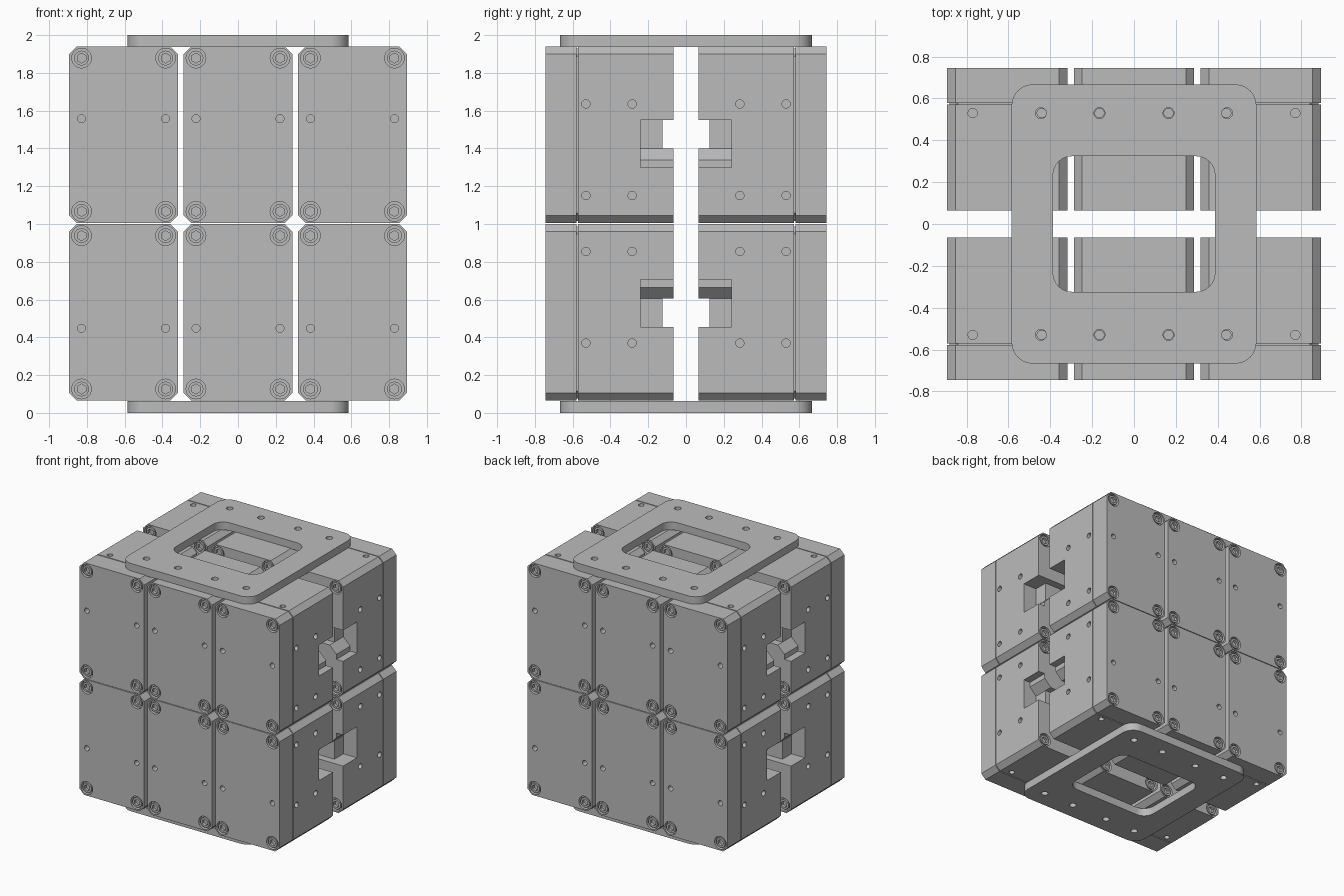
import bpy, bmesh
from math import radians, pi, cos, sin
from mathutils import Vector, Matrix

if "Cube" in bpy.data.objects:
    bpy.data.objects.remove(bpy.data.objects["Cube"], do_unlink=True)

grey = bpy.data.materials.new("plain_grey")
grey.use_nodes = True
tone = (0.5, 0.5, 0.5, 1)
grey.diffuse_color = tone
grey.node_tree.nodes["Principled BSDF"].inputs["Base Color"].default_value = tone

# Module half sizes, corner chamfer and bolt inset
W, D, H = 0.2875, 0.34, 0.4675
CHAMFER = 0.04
BOLT_X, BOLT_Z = 0.2225, 0.406


def to_object(bm, name):
    bmesh.ops.recalc_face_normals(bm, faces=bm.faces)
    mesh = bpy.data.meshes.new(name)
    bm.to_mesh(mesh)
    bm.free()
    ob = bpy.data.objects.new(name, mesh)
    bpy.context.collection.objects.link(ob)
    return ob


def cylinder(bm, start, end, radius, sides=24):
    start, end = Vector(start), Vector(end)
    axis = end - start
    turn = axis.to_track_quat("Z", "Y").to_matrix().to_4x4()
    bmesh.ops.create_cone(bm, cap_ends=True, segments=sides, radius1=radius, radius2=radius,
                          depth=axis.length, matrix=Matrix.Translation((start + end) / 2) @ turn)


def prism(bm, points, offset):
    face = bm.faces.new([bm.verts.new(p) for p in points])
    out = bmesh.ops.extrude_face_region(bm, geom=[face])
    moved = [v for v in out["geom"] if isinstance(v, bmesh.types.BMVert)]
    bmesh.ops.translate(bm, verts=moved, vec=offset)


def carve(ob, cutters):
    for cutter in cutters:
        cutter.hide_render = True
        mod = ob.modifiers.new("cut", "BOOLEAN")
        mod.operation, mod.solver, mod.object = "DIFFERENCE", "EXACT", cutter
    bpy.context.view_layer.update()
    graph = bpy.context.evaluated_depsgraph_get()
    mesh = bpy.data.meshes.new_from_object(ob.evaluated_get(graph))
    ob.modifiers.clear()
    ob.data = mesh
    for cutter in cutters:
        bpy.data.objects.remove(cutter, do_unlink=True)


def finish(ob):
    ob.data.materials.clear()
    ob.data.materials.append(grey)
    bpy.ops.object.select_all(action="DESELECT")
    ob.select_set(True)
    bpy.context.view_layer.objects.active = ob
    bpy.ops.object.shade_smooth_by_angle(angle=radians(30))


def octagon(y, inset):
    w, h, c = W - inset, H - inset, CHAMFER
    quarter = [(w, h - c), (w - c, h)]
    ring = quarter + [(-x, z) for x, z in reversed(quarter)]
    ring += [(-x, -z) for x, z in ring]
    return [(x, y, z) for x, z in ring]


def make_body():
    # Chamfered case with a seam groove behind the lid
    bm = bmesh.new()
    seam = -D + 0.166
    sections = [(-D, 0), (seam, 0), (seam, 0.012), (seam + 0.008, 0.012), (seam + 0.008, 0), (D, 0)]
    rings = [[bm.verts.new(p) for p in octagon(y, inset)] for y, inset in sections]
    for a, b in zip(rings, rings[1:]):
        for i in range(8):
            j = (i + 1) % 8
            bm.faces.new((a[i], a[j], b[j], b[i]))
    bm.faces.new(rings[0])
    bm.faces.new(rings[-1])
    body = to_object(bm, "module_case")

    # Bolt counterbores, lid holes, side holes and top holes
    holes = bmesh.new()
    for s in (-1, 1):
        for face in (-1, 1):
            for z in (-BOLT_Z, BOLT_Z):
                cylinder(holes, (s * BOLT_X, face * (D - 0.03), z), (s * BOLT_X, face * (D + 0.02), z), 0.052, 32)
        cylinder(holes, (s * BOLT_X, -D - 0.02, 0.085), (s * BOLT_X, -D + 0.09, 0.085), 0.021)
        cylinder(holes, (s * 0.165, -0.125, H - 0.08), (s * 0.165, -0.125, H + 0.02), 0.022)
        for y in (-0.125, 0.12):
            for z in (0.163, -0.322):
                cylinder(holes, (s * (W - 0.08), y, z), (s * (W + 0.02), y, z), 0.022)
    hole_cutter = to_object(holes, "hole_cutter")

    # Side pockets with a sloped step, linked by a through channel
    low, mid, sill, top = -0.1725, -0.1325, -0.0725, 0.0775
    outline = [(W + 0.02, low), (W - 0.06, low), (W - 0.06, mid),
               (W - 0.12, sill), (W - 0.12, top), (W + 0.02, top)]
    pockets = bmesh.new()
    for s in (-1, 1):
        prism(pockets, [(s * x, 0.165, z) for x, z in outline], (0, 0.2, 0))
    pocket_cutter = to_object(pockets, "pocket_cutter")
    channel = bmesh.new()
    prism(channel, [(-W - 0.05, y, z) for y, z in
                    ((0.28, sill), (D + 0.03, sill), (D + 0.03, top), (0.28, top))], (2 * W + 0.1, 0, 0))
    carve(body, [hole_cutter, pocket_cutter, to_object(channel, "channel_cutter")])
    finish(body)
    return body


def make_bolts():
    # Socket-head bolts in all eight corners of a module
    heads, sockets = bmesh.new(), bmesh.new()
    for x in (-BOLT_X, BOLT_X):
        for z in (-BOLT_Z, BOLT_Z):
            for s in (-1, 1):
                cylinder(heads, (x, s * (D - 0.04), z), (x, s * (D - 0.004), z), 0.039, 32)
                cylinder(sockets, (x, s * (D - 0.026), z), (x, s * (D + 0.01), z), 0.026, 6)
    bolts = to_object(heads, "module_bolts")
    carve(bolts, [to_object(sockets, "socket_cutter")])
    finish(bolts)
    return bolts


def rounded_rectangle(hx, hy, r, z):
    points = []
    for k, (sx, sy) in enumerate(((1, 1), (-1, 1), (-1, -1), (1, -1))):
        for i in range(9):
            a = (k + i / 8) * pi / 2
            points.append((sx * (hx - r) + r * cos(a), sy * (hy - r) + r * sin(a), z))
    return points


def make_plate(name, z):
    # Rounded mounting frame with an open middle and two rows of holes
    thick = 0.064
    bm, cut = bmesh.new(), bmesh.new()
    prism(bm, rounded_rectangle(0.585, 0.667, 0.1, z), (0, 0, thick))
    prism(cut, rounded_rectangle(0.387, 0.324, 0.09, z - 0.02), (0, 0, thick + 0.04))
    for x in (-0.445, -0.165, 0.165, 0.445):
        for y in (-0.53, 0.53):
            cylinder(cut, (x, y, z - 0.02), (x, y, z + thick + 0.02), 0.026)
    plate = to_object(bm, name)
    carve(plate, [to_object(cut, "plate_cutter")])
    finish(plate)


# Twelve modules: three columns, two rows, front and back
parts = [make_body(), make_bolts()]
for column, x in (("right", -0.606), ("middle", 0), ("left", 0.606)):
    for row, sz in (("upper", 1), ("lower", -1)):
        for side, sy in (("front", -1), ("back", 1)):
            if sz > 0:
                turn = Matrix.Rotation(pi if sy > 0 else 0, 4, "Z")
            else:
                turn = Matrix.Rotation(pi, 4, "X" if sy > 0 else "Y")
            place = Matrix.Translation((x, sy * 0.405, 1.0025 + sz * 0.47)) @ turn
            for part in parts:
                copy = bpy.data.objects.new(f"{side}_{row}_{column}_{part.name}", part.data)
                bpy.context.collection.objects.link(copy)
                copy.matrix_world = place
for part in parts:
    bpy.data.objects.remove(part, do_unlink=True)

make_plate("top_frame", 1.936)
make_plate("bottom_frame", 0)
